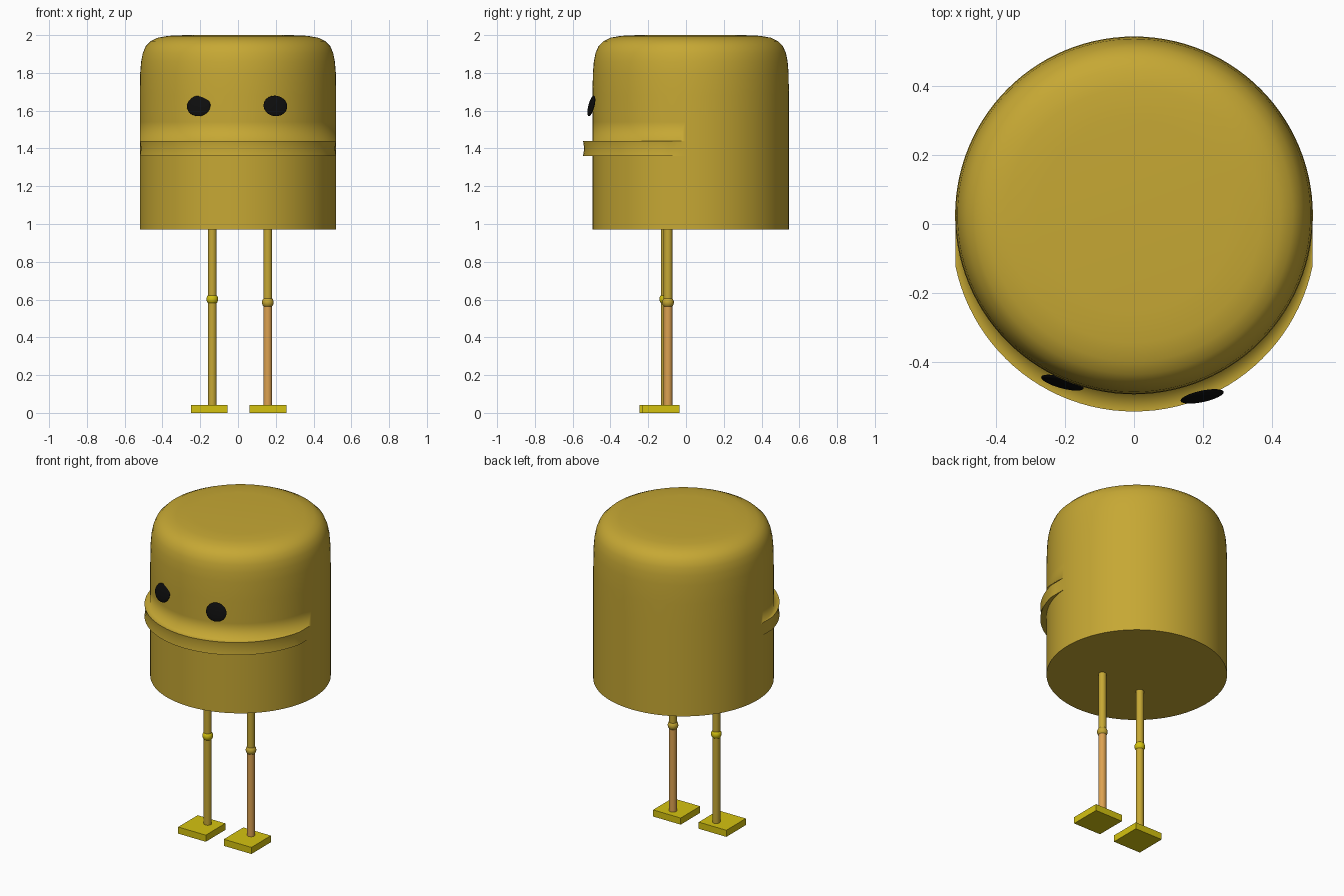
import bpy, bmesh, math
from mathutils import Vector

if "Cube" in bpy.data.objects:
    bpy.data.objects.remove(bpy.data.objects["Cube"])

SEG = 112
CY = 0.025          # body axis offset in y
R = 0.52            # body radius


def material(name, rgb):
    m = bpy.data.materials.new(name)
    m.diffuse_color = (*rgb, 1)
    m.use_nodes = True
    m.node_tree.nodes["Principled BSDF"].inputs["Base Color"].default_value = m.diffuse_color
    return m


OCHRE = material("ochre", (0.565, 0.39, 0.034))
YELLOW = material("bright yellow", (0.66, 0.54, 0.005))
TAN = material("tan", (0.72, 0.36, 0.082))
BLACK = material("black", (0.004, 0.004, 0.004))


def finish(obj, name, mat, smooth=True):
    obj.name = name
    obj.data.materials.append(mat)
    if smooth:
        bpy.ops.object.shade_smooth_by_angle(angle=math.radians(40))
    return obj


def lip_radius(a, inset=0.0):
    """Distance from the body axis to the lip outline in direction a."""
    dx, dy = math.cos(a), math.sin(a)
    oy, r = CY + 0.015, 0.53 - inset
    t = -dy * oy + math.sqrt((dy * oy) ** 2 - oy * oy + r * r)
    if abs(dx) > 1e-6:
        t = min(t, (0.519 - inset) / abs(dx))
    return max(R, t) if dy < 0 else R


# Body: one lathed skin whose lip rows bulge out at the front
LIP = {"lip": 0.0, "lip_mid": 0.006}
rows = [(R, 0.97), (R, 1.345), (R, 1.36), ("lip", 1.36), ("lip_mid", 1.40),
        ("lip", 1.44), (R, 1.44), (R, 1.54), (R, 1.68), (0.518, 1.80),
        (0.513, 1.86), (0.504, 1.905), (0.488, 1.942), (0.462, 1.968),
        (0.425, 1.986), (0.37, 1.996), (0.28, 2.0)]
SHARP_ROWS = {0, 2, 3, 5}
bm = bmesh.new()
rings = []
for rad, z in rows:
    ring = []
    for i in range(SEG):
        a = 2 * math.pi * i / SEG
        r = lip_radius(a, LIP[rad]) if rad in LIP else rad
        ring.append(bm.verts.new((r * math.cos(a), CY + r * math.sin(a), z)))
    rings.append(ring)
for lo, hi in zip(rings, rings[1:]):
    for i in range(SEG):
        j = (i + 1) % SEG
        bm.faces.new((lo[i], lo[j], hi[j], hi[i]))
bm.faces.new(list(reversed(rings[0])))
bm.faces.new(rings[-1])
for f in bm.faces:
    f.smooth = True
for k in SHARP_ROWS:
    for i in range(SEG):
        e = bm.edges.get((rings[k][i], rings[k][(i + 1) % SEG]))
        e.smooth = False
bmesh.ops.remove_doubles(bm, verts=bm.verts, dist=0.0005)
mesh = bpy.data.meshes.new("body")
bm.to_mesh(mesh)
bm.free()
body = bpy.data.objects.new("body", mesh)
bpy.context.collection.objects.link(body)
mesh.materials.append(OCHRE)

# Eyes: flattened discs, the right one standing off the face a little
for side, x, y, turn in (("left", -0.208, -0.461, -15), ("right", 0.198, -0.501, 12)):
    bpy.ops.mesh.primitive_uv_sphere_add(
        segments=32, ring_count=16, radius=1, location=(x, y, 1.625),
        rotation=(math.radians(-14), 0, math.radians(turn)))
    eye = bpy.context.object
    eye.scale = (0.064, 0.010, 0.056)
    finish(eye, side + "_eye", BLACK)


def rod(name, x, y, z0, z1, mat):
    bpy.ops.mesh.primitive_cylinder_add(
        vertices=24, radius=0.023, depth=z1 - z0, location=(x, y, (z0 + z1) / 2))
    finish(bpy.context.object, name, mat)


# Legs: thigh, knee, shin and flat square foot
for side, x, y, knee_z, knee_mat, shin_mat, foot in (
        ("left", -0.136, -0.110, 0.602, YELLOW, OCHRE, (-0.152, -0.147)),
        ("right", 0.158, -0.095, 0.585, OCHRE, TAN, (0.159, -0.133))):
    rod(side + "_thigh", x, y, knee_z, 1.0, OCHRE)
    rod(side + "_shin", x, y, 0.03, knee_z, shin_mat)
    bpy.ops.mesh.primitive_uv_sphere_add(
        segments=24, ring_count=12, radius=0.031, location=(x, y, knee_z))
    finish(bpy.context.object, side + "_knee", knee_mat)
    bpy.ops.mesh.primitive_cube_add(size=1, location=(foot[0], foot[1], 0.021))
    shoe = bpy.context.object
    shoe.scale = (0.194, 0.196, 0.042)
    finish(shoe, side + "_foot", YELLOW, smooth=False)
